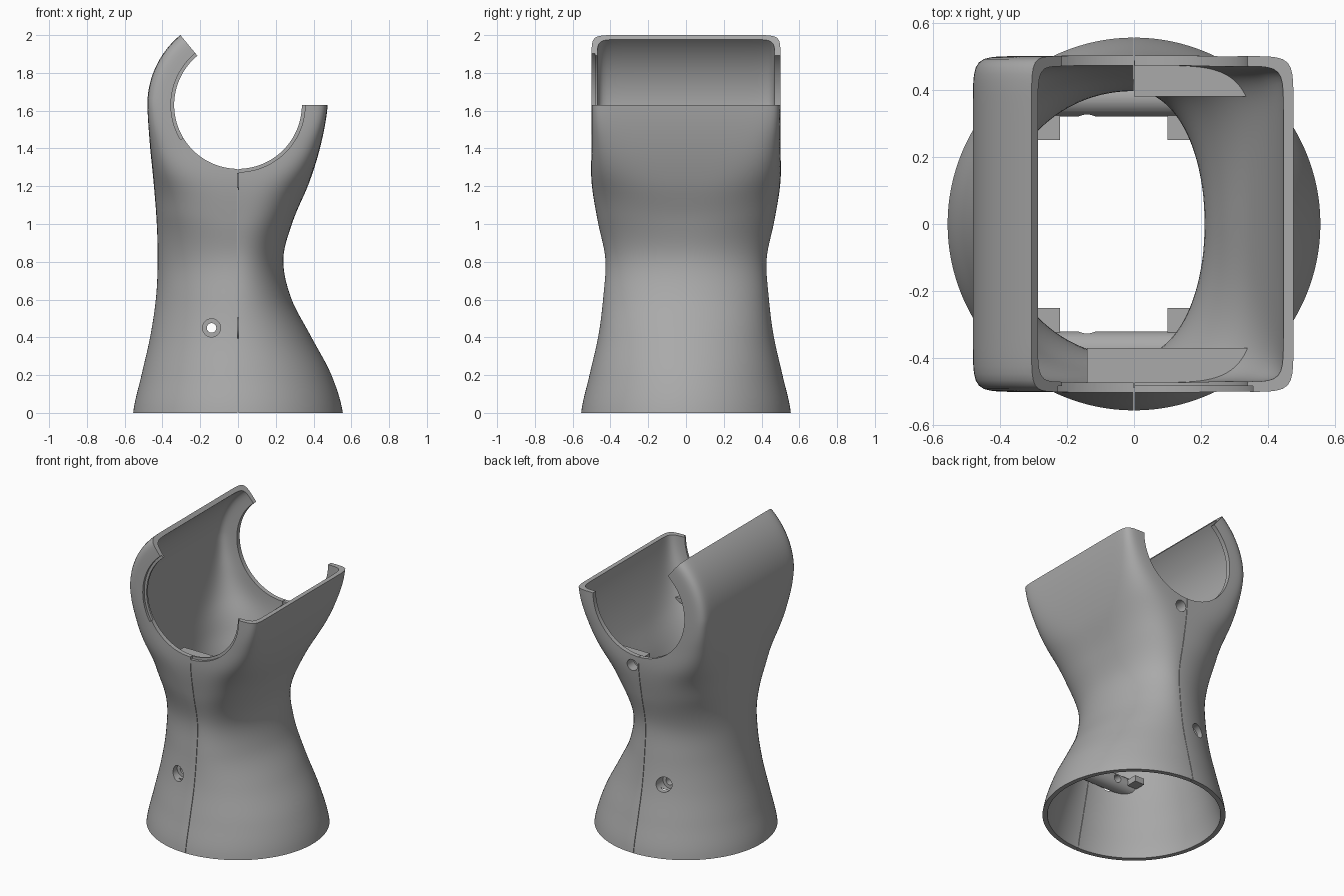
import bpy, bmesh, math

if "Cube" in bpy.data.objects:
    bpy.data.objects.remove(bpy.data.objects["Cube"])

TOP = 1.63       # height of the cradle axis
WALL = 0.03
GREY = bpy.data.materials.new("plain grey")
GREY.use_nodes = True
GREY.diffuse_color = (0.4, 0.4, 0.4, 1)
GREY.node_tree.nodes["Principled BSDF"].inputs["Base Color"].default_value = (0.4, 0.4, 0.4, 1)

# Half widths at evenly spaced heights, and squareness of the section
RIGHT = [.555, .493, .385, .28, .24, .292, .378, .44, .475]
LEFT = [.555, .51, .464, .434, .425, .431, .447, .467, .48]
DEPTH = [.555, .51, .464, .438, .427, .468, .5, .5, .5]
SQUARE = [2, 2, 2, 2, 2.1, 2.6, 4, 9, 18]


def spline(keys, u):
    """Smooth interpolation through evenly spaced keys, u in 0..1."""
    f = u * (len(keys) - 1)
    i = min(int(f), len(keys) - 2)
    t = f - i
    p, q = keys[i], keys[i + 1]
    o = keys[i - 1] if i else p
    r = keys[i + 2] if i + 2 < len(keys) else q
    m, n = (q - o) / 2, (r - p) / 2
    return ((2*t**3 - 3*t*t + 1) * p + (t**3 - 2*t*t + t) * m
            + (3*t*t - 2*t**3) * q + (t**3 - t*t) * n)


def arc(u, start, end, inset, count):
    """Part of the cross-section at height fraction u."""
    n, b = spline(SQUARE, u), spline(DEPTH, u) - inset
    pts = []
    for k in range(count + 1):
        t = math.radians(start + (end - start) * k / count)
        c, s = math.cos(t), math.sin(t)
        r = (abs(c)**n + abs(s)**n) ** (-1 / n)
        a = spline(RIGHT if c > 0 else LEFT, u) - inset
        pts.append((a * r * c, b * r * s))
    return pts


def make(name, rings):
    """Skin a row of closed loops and cap both ends."""
    bm = bmesh.new()
    loops = [[bm.verts.new(p) for p in ring] for ring in rings]
    n = len(loops[0])
    for a, b in zip(loops, loops[1:]):
        for k in range(n):
            j = (k + 1) % n
            bm.faces.new((a[k], a[j], b[j], b[k]))
    bm.faces.new(loops[0][::-1])
    bm.faces.new(loops[-1])
    bmesh.ops.recalc_face_normals(bm, faces=bm.faces[:])
    mesh = bpy.data.meshes.new(name)
    bm.to_mesh(mesh)
    bm.free()
    mesh.materials.append(GREY)
    obj = bpy.data.objects.new(name, mesh)
    bpy.context.collection.objects.link(obj)
    return obj


def prism(name, outline, y0, y1):
    """Extrude an x-z outline along y."""
    return make(name, [[(x, y, z) for x, z in outline] for y in (y0, y1)])


def box(name, x0, x1, y0, y1, z0, z1):
    return prism(name, [(x0, z0), (x1, z0), (x1, z1), (x0, z1)], y0, y1)


def disc(x, z, r, count=48):
    return [(x + r * math.cos(2 * math.pi * k / count),
             z + r * math.sin(2 * math.pi * k / count)) for k in range(count)]


def sector(r, start, end, count=40):
    steps = [math.radians(start + (end - start) * k / count) for k in range(count + 1)]
    return [(0, TOP)] + [(r * math.cos(t), TOP + r * math.sin(t)) for t in steps]


def boolean(obj, tool, operation="DIFFERENCE"):
    mod = obj.modifiers.new("cut", "BOOLEAN")
    mod.object, mod.operation, mod.solver = tool, operation, "EXACT"
    bpy.context.view_layer.objects.active = obj
    bpy.ops.object.modifier_apply(modifier=mod.name)


def half_shell(name, sign, hood):
    """One half of the hollow body, split at the centre plane."""
    start, end = (-90, 90) if sign > 0 else (90, 270)

    def section(u):
        loop = arc(u, start, end, 0, 120) + arc(u, end, start, WALL, 120)
        return [(sign * max(sign * x, 0.0015), y) for x, y in loop]

    steps = 56
    rings = [[(x, y, TOP * k / steps) for x, y in section(k / steps)]
             for k in range(steps + 1)]
    # The hood swings the top section around the cradle axis
    for k in range(1, 21 if hood else 1):
        t = math.radians(50.5 * k / 20)
        rings.append([(x * math.cos(t), y, TOP - x * math.sin(t)) for x, y in section(1)])
    return make(name, rings)


body_right = half_shell("body_with_hood", -1, True)
body_left = half_shell("body_half", 1, False)

# Cutters: cradle opening, front rebates, screw holes
opening = prism("opening_cutter", disc(0, TOP, 0.338, 128), -1, 1)
rebates = [prism("rebate_cutter", sector(0.355, a, b), -0.53, -0.483)
           for a, b in ((120, 211), (270, 361))]
bores = [prism("bore_cutter", disc(-0.14, 0.45, 0.025), -0.8, 0.8)]
for s in (-1, 1):
    bores.append(prism("counterbore_cutter", disc(-0.14, 0.45, 0.048), s * 0.375, s * 0.8))
upper_bore = prism("upper_bore_cutter", disc(0.048, 1.225, 0.038), 0.43, 0.8)

for cutter in [opening, rebates[0]] + bores:
    boolean(body_right, cutter)
for cutter in [opening, rebates[1], upper_bore]:
    boolean(body_left, cutter)

# Inner fittings, trimmed to the inside of the wall
core = make("trim_core", [[(x, y, TOP * k / 40) for x, y in arc(k / 40, 0, 357, 0.015, 119)]
                          for k in range(41)])
fittings = []
for s, side in ((-1, "front"), (1, "back")):
    bar = make(side + "_screw_bar",
               [[(x, s * 0.375 + y, z) for y, z in disc(0, 0.45, 0.055)]
                for x in (-0.29, 0.2)])
    fittings += [bar,
                 box(side + "_outer_tab", -0.29, -0.22, s * 0.25, s * 0.36, 0.43, 0.47),
                 box(side + "_inner_tab", 0.1, 0.22, s * 0.25, s * 0.36, 0.43, 0.47)]
    for cutter in bores:
        boolean(bar, cutter)

fittings.append(prism("front_shelf", [(-0.14, 1.27), (0.35, 1.27), (0.3, 1.24), (0, 1.19),
                                      (-0.14, 1.24)], -0.49, -0.37))
back_shelf = prism("back_shelf", [(0, 1.27), (0.35, 1.27), (0.3, 1.24), (0.1, 1.18),
                                  (0, 1.18)], 0.38, 0.49)
boolean(back_shelf, upper_bore)
fittings.append(back_shelf)
for part in fittings:
    boolean(part, core, "INTERSECT")

for helper in [opening, core, upper_bore] + rebates + bores:
    bpy.data.objects.remove(helper)

# Smooth surfaces with crisp cut edges
bpy.ops.object.select_all(action="DESELECT")
for part in [body_right, body_left] + fittings:
    part.select_set(True)
bpy.context.view_layer.objects.active = body_right
bpy.ops.object.shade_smooth_by_angle(angle=math.radians(32))
